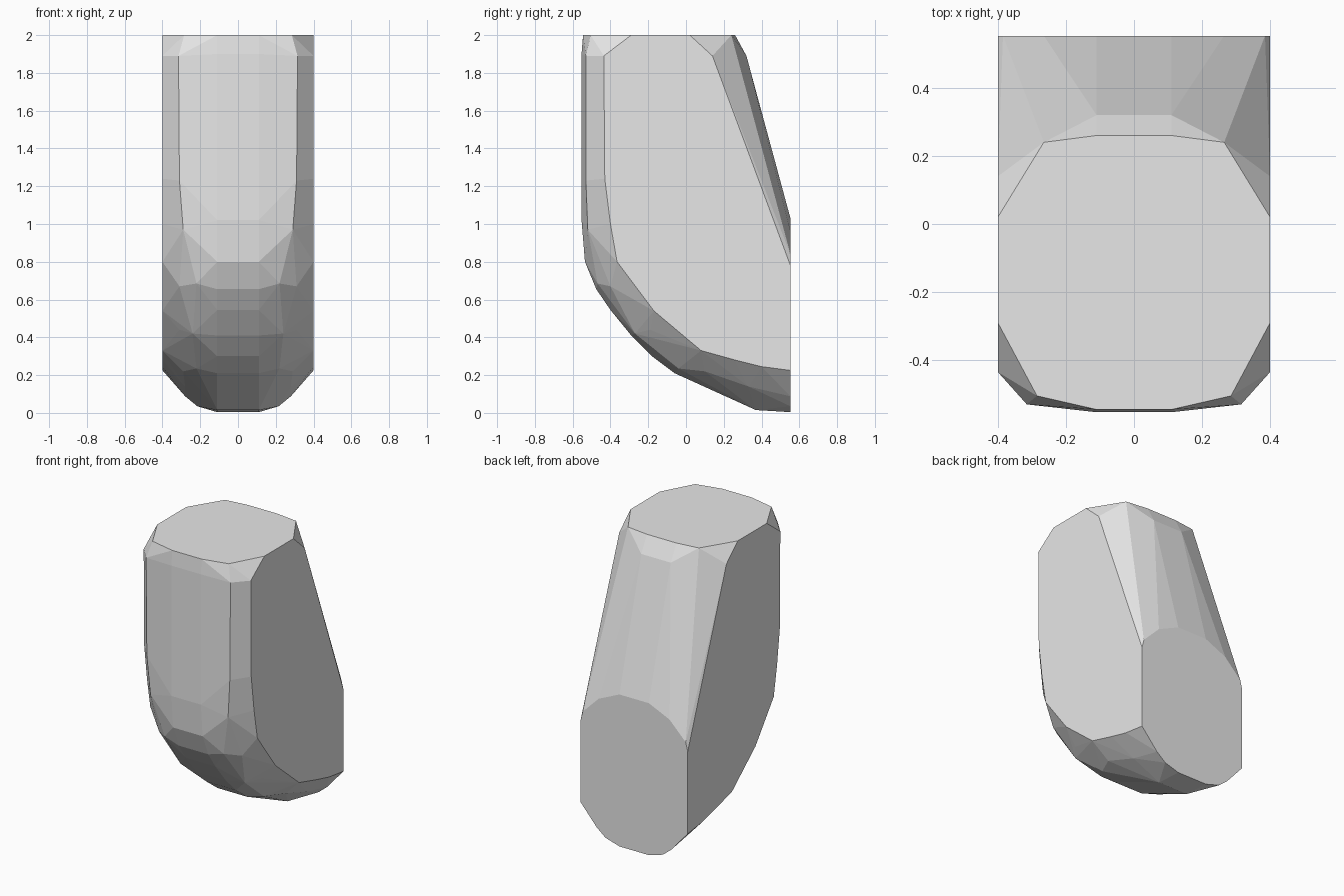
import bpy, bmesh

# Ridges of one half of the block, as (y, z) runs at a fixed x
centre_ridge = [(0.26, 2), (-0.545, 2), (-0.553, 1.9), (-0.553, 1.02), (-0.535, 0.8),
                (-0.475, 0.655), (-0.4, 0.545), (-0.29, 0.41), (-0.18, 0.30),
                (-0.06, 0.21), (0.37, 0.015), (0.553, 0.004), (0.553, 1.03), (0.32, 1.89)]
side_ridge = [(0.02, 2), (-0.29, 2), (-0.435, 1.89), (-0.43, 1.24), (-0.4, 1.0),
              (-0.365, 0.8), (-0.17, 0.54), (0.08, 0.33), (0.26, 0.28), (0.4, 0.245),
              (0.553, 0.225), (0.553, 0.78), (0.14, 1.89)]
# Rounded corner between the two, as (x, y, z)
corner_ridge = [(0.265, 0.24, 2), (0.285, -0.505, 2), (0.315, -0.53, 1.89),
                (0.31, -0.53, 1.23), (0.29, -0.52, 0.97), (0.22, -0.468, 0.685),
                (0.31, -0.40, 0.67), (0.24, -0.27, 0.42), (0.31, -0.19, 0.44),
                (0.22, -0.04, 0.235), (0.29, 0.10, 0.22), (0.28, 0.33, 0.14),
                (0.28, 0.553, 0.088), (0.215, 0.553, 0.035),
                (0.385, 0.553, 0.84), (0.265, 0.553, 0.96)]

half = [(0.11, y, z) for y, z in centre_ridge]
half += [(0.4, y, z) for y, z in side_ridge] + corner_ridge

# Faceted solid wrapped around the mirrored ridges
bm = bmesh.new()
for x, y, z in half:
    for side in (-1, 1):
        bm.verts.new((side * x, y, z))
hull = bmesh.ops.convex_hull(bm, input=bm.verts)
loose = [v for v in bm.verts if not v.link_faces]
bmesh.ops.delete(bm, geom=loose, context='VERTS')
bmesh.ops.dissolve_limit(bm, angle_limit=0.01, verts=bm.verts, edges=bm.edges)
bmesh.ops.recalc_face_normals(bm, faces=bm.faces)

mesh = bpy.data.meshes.new("faceted_block")
bm.to_mesh(mesh)
bm.free()
block = bpy.data.objects.new("faceted_block", mesh)
bpy.context.collection.objects.link(block)

grey = bpy.data.materials.new("light grey")
grey.diffuse_color = (0.8, 0.8, 0.8, 1)
mesh.materials.append(grey)
